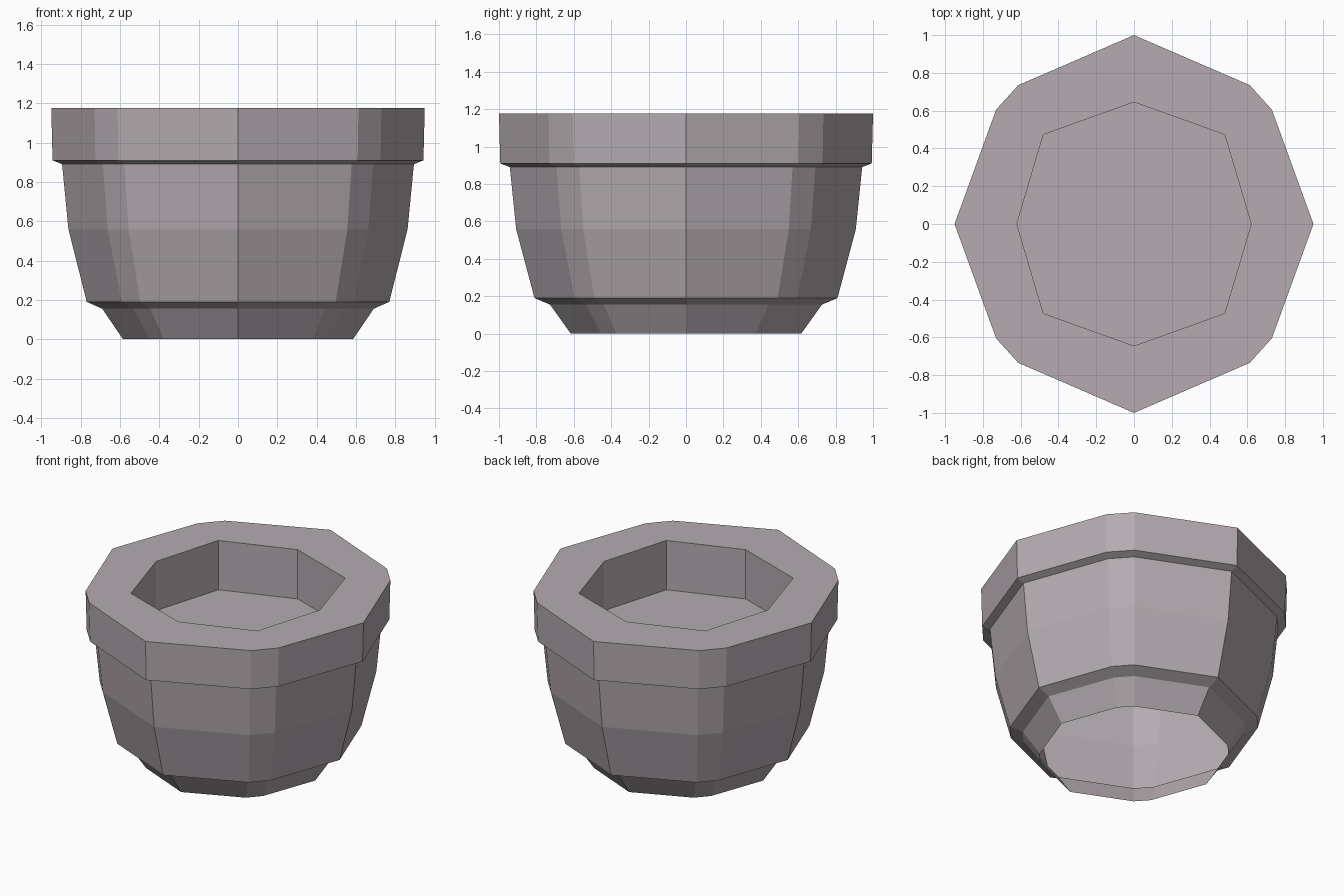
import bpy
import bmesh

cube = bpy.data.objects.get("Cube")
if cube:
    bpy.data.objects.remove(cube, do_unlink=True)

# Single flat clay colour
clay = bpy.data.materials.new("pinkish_grey_clay")
clay.use_nodes = True
colour = (0.46, 0.41, 0.435, 1)
clay.diffuse_color = colour
clay.node_tree.nodes["Principled BSDF"].inputs["Base Color"].default_value = colour


def full_outline(quarter):
    """Turn quarter points (+x axis to +y axis) into a closed outline."""
    half = quarter + [(-x, y) for x, y in quarter[-2::-1]]
    return half + [(x, -y) for x, y in half[-2:0:-1]]


def ring(bm, outline, scale, z):
    return [bm.verts.new((x * scale, y * scale, z)) for x, y in outline]


def bridge(bm, low, high):
    n = len(low)
    for i in range(n):
        j = (i + 1) % n
        bm.faces.new((low[i], low[j], high[j], high[i]))


def finish(bm, name):
    mesh = bpy.data.meshes.new(name)
    bm.to_mesh(mesh)
    bm.free()
    mesh.materials.append(clay)
    obj = bpy.data.objects.new(name, mesh)
    bpy.context.collection.objects.link(obj)


outer = full_outline([(0.95, 0), (0.73, 0.605), (0.613, 0.735), (0, 1)])
inner = full_outline([(0.62, 0), (0.48, 0.473), (0, 0.645)])
TOP, FLOOR = 1.177, 0.84

# Pot wall, open underneath: foot, ledge, belly, lip and rim as (scale, height)
profile = [(0.616, 0), (0.727, 0.155), (0.81, 0.19), (0.908, 0.558),
           (0.942, 0.89), (0.993, 0.91), (1, TOP)]
bm = bmesh.new()
rings = [ring(bm, outer, s, z) for s, z in profile]
for low, high in zip(rings, rings[1:]):
    bridge(bm, low, high)
finish(bm, "pot_wall")

# Flat rim top around the octagonal opening
bm = bmesh.new()
edges = []
for loop in (ring(bm, outer, 1, TOP), ring(bm, inner, 1, TOP)):
    edges += [bm.edges.new((loop[i - 1], loop[i])) for i in range(len(loop))]
bmesh.ops.triangle_fill(bm, edges=edges, use_beauty=True, normal=(0, 0, 1))
finish(bm, "rim_top")

# Recess with straight walls and a flat floor
bm = bmesh.new()
top_ring = ring(bm, inner, 1, TOP)
floor_ring = ring(bm, inner, 1, FLOOR)
bridge(bm, top_ring, floor_ring)
bm.faces.new(floor_ring)
finish(bm, "soil_recess")
